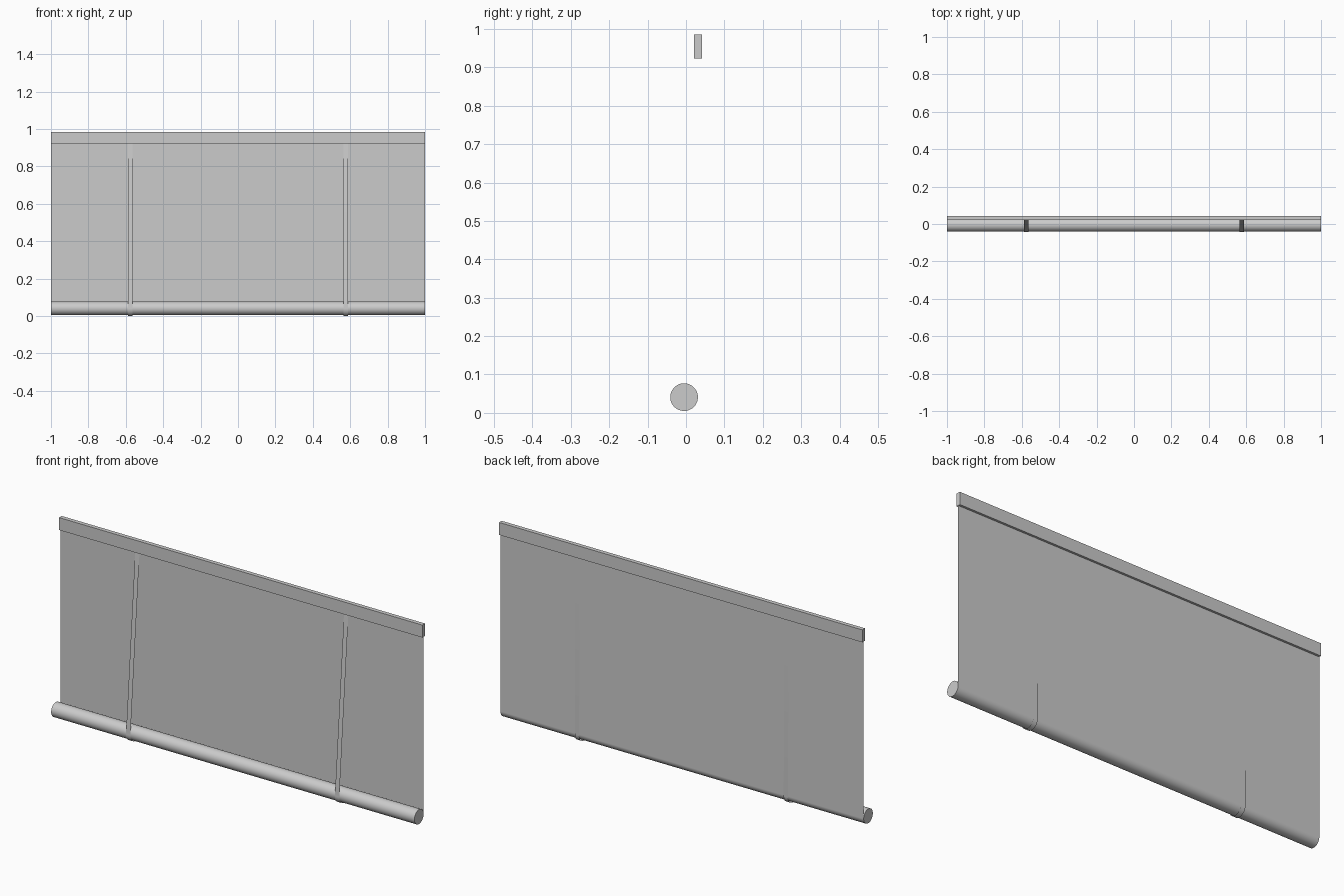
import bpy
import bmesh
import math

cube = bpy.data.objects.get("Cube")
if cube:
    bpy.data.objects.remove(cube, do_unlink=True)

# One plain grey for every part
grey = bpy.data.materials.new("light_grey")
grey.use_nodes = True
colour = (0.6, 0.6, 0.6, 1)
grey.diffuse_color = colour
grey.node_tree.nodes["Principled BSDF"].inputs["Base Color"].default_value = colour


def extrude_profile(name, points, x_mid, width, closed=False, smooth=False):
    """Sweep a (y, z) profile along x; closed profiles get end caps."""
    bm = bmesh.new()
    sides = [[bm.verts.new((x, y, z)) for y, z in points]
             for x in (x_mid - width / 2, x_mid + width / 2)]
    a, b = sides
    n = len(points)
    for i in range(n if closed else n - 1):
        j = (i + 1) % n
        bm.faces.new((a[i], a[j], b[j], b[i]))
    if closed:
        bm.faces.new(a)
        bm.faces.new(b)
        bmesh.ops.recalc_face_normals(bm, faces=bm.faces[:])
    mesh = bpy.data.meshes.new(name)
    bm.to_mesh(mesh)
    bm.free()
    mesh.materials.append(grey)
    obj = bpy.data.objects.new(name, mesh)
    bpy.context.collection.objects.link(obj)
    if smooth:
        bpy.ops.object.select_all(action='DESELECT')
        obj.select_set(True)
        bpy.context.view_layer.objects.active = obj
        bpy.ops.object.shade_smooth_by_angle(angle=math.radians(35))
    return obj


def arc(y, z, radius, start, end, steps):
    angles = [math.radians(start + (end - start) * i / steps) for i in range(steps + 1)]
    return [(y + radius * math.cos(t), z + radius * math.sin(t)) for t in angles]


# Head rail
extrude_profile("head_rail", [(0.021, 0.923), (0.042, 0.923), (0.042, 0.985), (0.021, 0.985)],
                0, 2, closed=True)

# Hanging fabric, tangent to the back of the roll
extrude_profile("fabric_sheet", [(0.031, 0.041), (0.031, 0.95)], 0, 2)

# Rolled fabric at the bottom
extrude_profile("fabric_roll", arc(-0.005, 0.041, 0.036, 0, 360, 48)[:-1],
                0, 2, closed=True, smooth=True)

# Thin straps looping from the rail under the roll and back up
strap = [(0.03, 0.93)] + arc(-0.003, 0.039, 0.039, 175, 360, 24) + [(0.032, 0.93)]
for side, x in (("left", 0.575), ("right", -0.575)):
    extrude_profile(side + "_strap", strap, x, 0.024, smooth=True)
